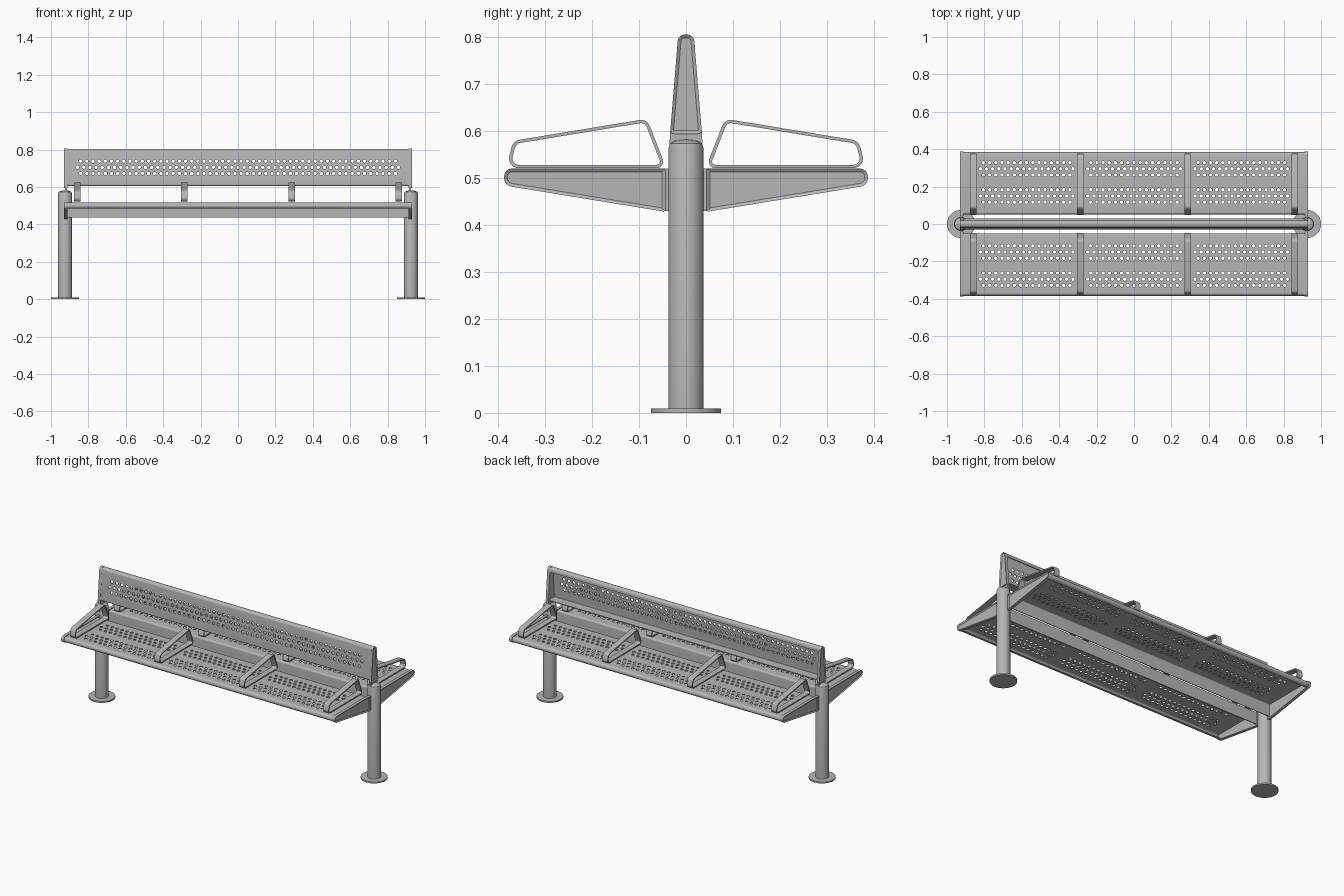
import bpy, bmesh, math
from mathutils import Vector, Matrix

cube = bpy.data.objects.get("Cube")
if cube:
    bpy.data.objects.remove(cube, do_unlink=True)

steel = bpy.data.materials.new("grey steel")
steel.use_nodes = True
GREY = (0.47, 0.47, 0.47, 1)
steel.diffuse_color = GREY
steel.node_tree.nodes["Principled BSDF"].inputs["Base Color"].default_value = GREY


def finish(name, bm, mirror=""):
    """Turn a bmesh into a smooth, optionally mirrored object."""
    bmesh.ops.recalc_face_normals(bm, faces=bm.faces[:])
    mesh = bpy.data.meshes.new(name)
    bm.to_mesh(mesh)
    bm.free()
    mesh.materials.append(steel)
    ob = bpy.data.objects.new(name, mesh)
    bpy.context.collection.objects.link(ob)
    smooth(ob)
    add_mirror(ob, mirror)
    return ob


def select(ob):
    bpy.ops.object.select_all(action="DESELECT")
    ob.select_set(True)
    bpy.context.view_layer.objects.active = ob


def smooth(ob):
    select(ob)
    bpy.ops.object.shade_smooth_by_angle(angle=math.radians(35))


def add_mirror(ob, axes):
    if axes:
        mod = ob.modifiers.new("mirror", "MIRROR")
        mod.use_axis = ["X" in axes, "Y" in axes, False]
        mod.use_mirror_merge = False


def rounded(corners, closed=True, steps=6):
    """Profile in (y, z) whose corners (y, z, radius) become arcs."""
    out, n = [], len(corners)
    for i, (y, z, r) in enumerate(corners):
        p = Vector((y, z))
        if r == 0 or (not closed and i in (0, n - 1)):
            out.append(p)
            continue
        a = (Vector(corners[i - 1][:2]) - p).normalized()
        b = (Vector(corners[(i + 1) % n][:2]) - p).normalized()
        half = a.angle(b) / 2
        centre = p + (a + b).normalized() * r / math.sin(half)
        start = p + a * r / math.tan(half) - centre
        end = p + b * r / math.tan(half) - centre
        for k in range(steps + 1):
            out.append(centre + start.lerp(end, k / steps).normalized() * r)
    return out


def extrude_x(bm, faces, width):
    new = bmesh.ops.extrude_face_region(bm, geom=faces, use_keep_orig=True)["geom"]
    verts = [g for g in new if isinstance(g, bmesh.types.BMVert)]
    bmesh.ops.translate(bm, verts=verts, vec=(width, 0, 0))
    return [g for g in new if isinstance(g, bmesh.types.BMFace)]


def ribbon(path, thick, x0, x1, closed):
    """Bent sheet: a path thickened to its left and extruded along x."""
    bm, n = bmesh.new(), len(path)
    outer, inner = [], []
    for i, p in enumerate(path):
        before = path[i - 1] if closed or i else p
        after = path[(i + 1) % n] if closed or i < n - 1 else p
        t = (after - before).normalized()
        q = p + Vector((-t.y, t.x)) * thick
        outer.append(bm.verts.new((x0, *p)))
        inner.append(bm.verts.new((x0, *q)))
    faces = []
    for i in range(n if closed else n - 1):
        j = (i + 1) % n
        faces.append(bm.faces.new((outer[i], outer[j], inner[j], inner[i])))
    extrude_x(bm, faces, x1 - x0)
    return bm


def plate(name, outline, x0, x1, mirror, recess=0.0):
    """Flat casting, with a sunken panel on its outward side."""
    bm = bmesh.new()
    face = bm.faces.new([bm.verts.new((x0, *p)) for p in outline])
    cap = extrude_x(bm, [face], x1 - x0)
    bmesh.ops.recalc_face_normals(bm, faces=bm.faces[:])
    if recess:
        bmesh.ops.inset_individual(bm, faces=cap, thickness=0.007, depth=-recess)
    return finish(name, bm, mirror)


def perforate(ob, centres, turn, depth):
    """Punch round holes through a sheet."""
    bm = bmesh.new()
    for c in centres:
        bmesh.ops.create_cone(bm, cap_ends=True, segments=12, radius1=0.009,
                              radius2=0.009, depth=depth,
                              matrix=Matrix.Translation(c) @ turn)
    cutter = finish("hole_cutter", bm)
    mod = ob.modifiers.new("holes", "BOOLEAN")
    mod.operation, mod.solver, mod.object = "DIFFERENCE", "MANIFOLD", cutter
    select(ob)
    bpy.ops.object.modifier_apply(modifier=mod.name)
    bpy.data.objects.remove(cutter, do_unlink=True)
    smooth(ob)


PITCH = 0.033
ARMS = (0.287, 0.86)
END = 0.93

# Posts with round foot plates and domed tops
bm = bmesh.new()
profile = [(0, 0), (0.075, 0), (0.075, 0.009), (0.0375, 0.009), (0.0375, 0.563),
           (0.034, 0.573), (0.024, 0.579), (0, 0.582)]
verts = [bm.verts.new((r, 0, z)) for r, z in profile]
edges = [bm.edges.new(pair) for pair in zip(verts, verts[1:])]
bmesh.ops.spin(bm, geom=verts + edges, cent=(0, 0, 0), axis=(0, 0, 1),
               angle=math.tau, steps=40, use_duplicate=False)
bmesh.ops.remove_doubles(bm, verts=bm.verts[:], dist=0.0001)
bmesh.ops.translate(bm, verts=bm.verts[:], vec=(0.925, 0, 0))
finish("post", bm, "X")

# Perforated seat with a rolled front lip and a turned-down inner flange
seat_path = rounded([(0.052, 0.437, 0), (0.052, 0.516, 0.01), (0.384, 0.516, 0.016),
                     (0.384, 0.484, 0.015), (0.362, 0.484, 0)], closed=False)
seat = finish("seat", ribbon(seat_path, -0.005, -END + 0.012, END - 0.012, False))
holes = []
for bay in (-1, 0, 1):
    for group in (0.15, 0.295):
        for row in (-1, 0, 1):
            count = 15 if row else 16
            for k in range(count):
                x = bay * 2 * ARMS[0] + (k - (count - 1) / 2) * PITCH
                holes.append(Vector((x, group + row * PITCH, 0.515)))
perforate(seat, holes, Matrix.Identity(4), 0.03)
add_mirror(seat, "Y")

# Perforated backrest, folded over at the top and open behind
back_path = rounded([(0.029, 0.606, 0), (-0.031, 0.606, 0.008), (-0.017, 0.803, 0.014),
                     (0.017, 0.803, 0.014), (0.019, 0.778, 0)], closed=False)
backrest = finish("backrest", ribbon(back_path, -0.005, -END + 0.012, END - 0.012, False))
holes = []
for row in (-1, 0, 1):
    count = 52 if row else 53
    for k in range(count):
        holes.append(Vector(((k - (count - 1) / 2) * PITCH, -0.024, 0.705 + row * PITCH)))
perforate(backrest, holes, Matrix.Rotation(math.pi / 2, 4, "X"), 0.03)

# Cast end brackets under the seats and at the backrest ends
plate("seat_bracket", rounded([(0.044, 0.428, 0.004), (0.387, 0.484, 0.018),
                               (0.387, 0.52, 0.017), (0.044, 0.52, 0.004)]),
      0.912, END, "XY", 0.005)
plate("bracket_hub", rounded([(-0.047, 0.43, 0.003), (0.047, 0.43, 0.003),
                              (0.047, 0.52, 0.003), (-0.047, 0.52, 0.003)]),
      0.914, 0.928, "X")
plate("backrest_bracket", rounded([(-0.034, 0.594, 0.008), (0.034, 0.594, 0.008),
                                   (0.0165, 0.805, 0.015), (-0.0165, 0.805, 0.015)]),
      0.912, END, "X", 0.005)
plate("backrest_neck", rounded([(-0.037, 0.54, 0), (0.037, 0.54, 0),
                                (0.033, 0.61, 0), (-0.033, 0.61, 0)]),
      0.914, 0.924, "X")

# Flat-bar loop armrests
arm_path = rounded([(0.042, 0.521, 0.014), (0.382, 0.521, 0.02),
                    (0.368, 0.579, 0.022), (0.083, 0.626, 0.02)])
for label, x in zip(("inner", "outer"), ARMS):
    finish(label + "_armrest", ribbon(arm_path, 0.007, x - 0.018, x + 0.018, True), "XY")
